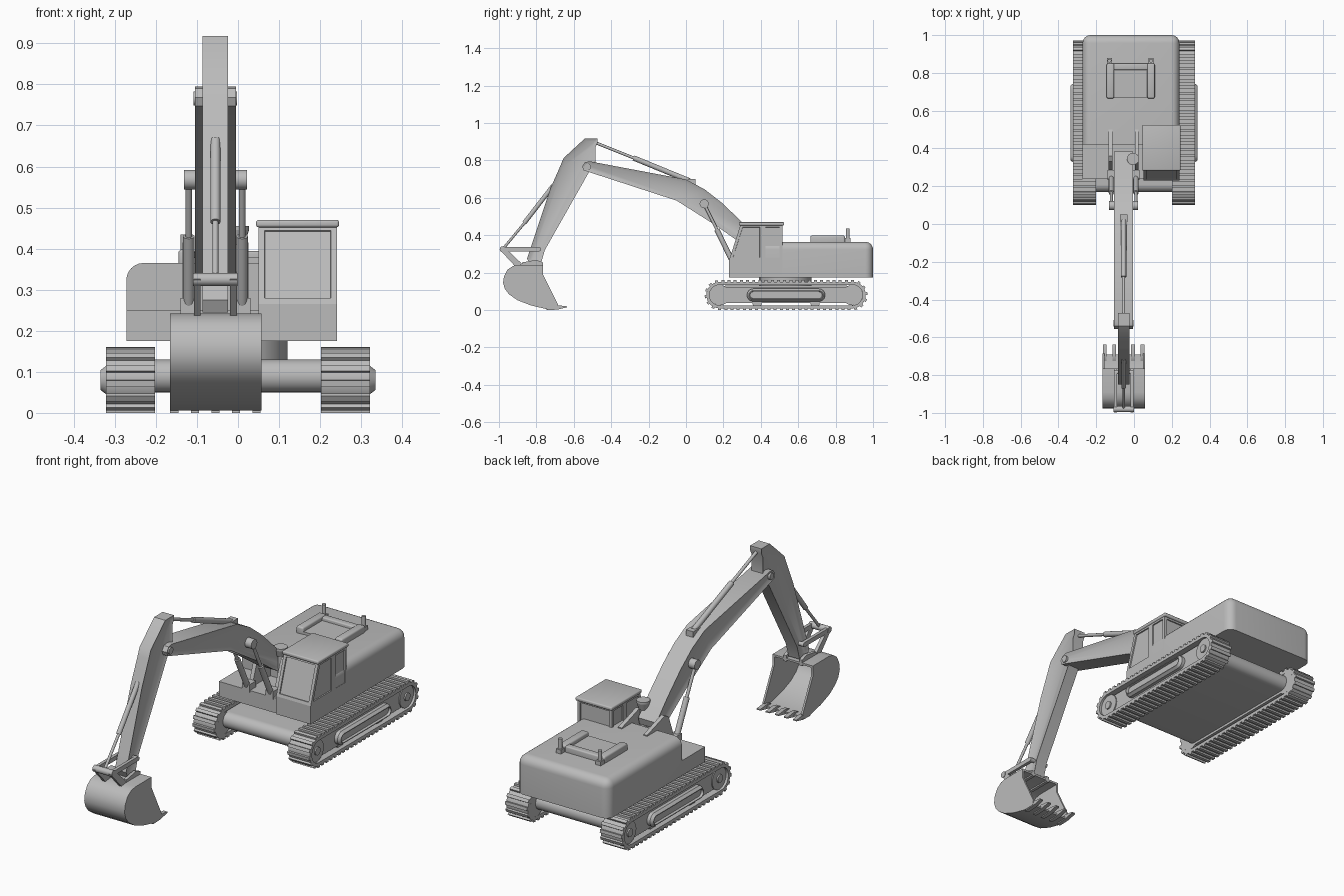
import bpy, bmesh, math
from mathutils import Vector, Matrix

cube = bpy.data.objects.get("Cube")
if cube:
    bpy.data.objects.remove(cube, do_unlink=True)

grey = bpy.data.materials.new("plain_grey")
grey.use_nodes = True
grey.diffuse_color = (0.5, 0.5, 0.5, 1)
grey.node_tree.nodes["Principled BSDF"].inputs["Base Color"].default_value = (0.5, 0.5, 0.5, 1)


def finish(name, bm, shell=0):
    """Turn a bmesh into a smooth-by-angle object, optionally as a thin shell."""
    bmesh.ops.recalc_face_normals(bm, faces=bm.faces)
    mesh = bpy.data.meshes.new(name)
    obj = bpy.data.objects.new(name, mesh)
    bpy.context.collection.objects.link(obj)
    if shell < 0:
        for f in [f for f in bm.faces if f.normal.y > 0.5]:
            bm.faces.remove(f)
    bm.to_mesh(mesh)
    bm.free()
    if shell:
        mod = obj.modifiers.new("Wall", "SOLIDIFY")
        mod.thickness, mod.offset, mod.use_even_offset = abs(shell), -1, True
        graph = bpy.context.evaluated_depsgraph_get()
        baked = bpy.data.meshes.new_from_object(obj.evaluated_get(graph))
        obj.modifiers.clear()
        obj.data = mesh = baked
    mesh.materials.clear()
    mesh.materials.append(grey)
    mesh.shade_smooth()
    mesh.set_sharp_from_angle(angle=math.radians(32))
    return obj


def prism_bm(points, x0, x1, caps=True):
    """Extrude a (y, z) outline along x."""
    bm = bmesh.new()
    a = [bm.verts.new((x0, y, z)) for y, z in points]
    b = [bm.verts.new((x1, y, z)) for y, z in points]
    n = len(points)
    for i in range(n):
        j = (i + 1) % n
        bm.faces.new((a[i], a[j], b[j], b[i]))
    if caps:
        bm.faces.new(a)
        bm.faces.new(b)
    bmesh.ops.recalc_face_normals(bm, faces=bm.faces)
    return bm


def prism(name, points, x0, x1, panel=0, depth=0.008):
    bm = prism_bm(points, x0, x1)
    if panel:
        sides = [f for f in bm.faces if abs(f.normal.x) > 0.9]
        bmesh.ops.inset_individual(bm, faces=sides, thickness=panel, depth=-depth, use_even_offset=True)
    return finish(name, bm)


def box(name, x0, x1, y0, y1, z0, z1, bevel=0):
    bm = prism_bm([(y0, z0), (y1, z0), (y1, z1), (y0, z1)], x0, x1)
    if bevel:
        bmesh.ops.bevel(bm, geom=bm.edges[:], offset=bevel, segments=3, profile=0.5, affect="EDGES")
    return finish(name, bm)


def rod(name, p, q, r, r2=None):
    p, q = Vector(p), Vector(q)
    bm = bmesh.new()
    turn = (q - p).to_track_quat("Z", "Y").to_matrix().to_4x4()
    bmesh.ops.create_cone(bm, cap_ends=True, segments=20, radius1=r, radius2=r2 or r,
                          depth=(q - p).length, matrix=Matrix.Translation((p + q) / 2) @ turn)
    return finish(name, bm)


def slot(y0, y1, z, r, steps=14):
    """Outline with straight sides and round ends; y0 and y1 are the end centres."""
    pts = []
    for c, start in ((y1, -math.pi / 2), (y0, math.pi / 2)):
        for i in range(steps + 1):
            t = start + math.pi * i / steps
            pts.append((c + r * math.cos(t), z + r * math.sin(t)))
    return pts


# Undercarriage
Y0, Y1, ZC = 0.18, 0.89, 0.08
prism("chassis_slab", slot(0.21, 0.86, 0.09, 0.04), -0.21, 0.21)
rod("turntable", (-0.02, 0.53, 0.12), (-0.02, 0.53, 0.18), 0.14)

# Tracks
RUN, R = Y1 - Y0, 0.068
ARC = math.pi * R
for side, word in ((1, "left"), (-1, "right")):
    inner, outer = side * 0.202, side * 0.322
    finish(word + "_track_belt", prism_bm(slot(Y0, Y1, ZC, R + 0.003), inner, outer, caps=False), 0.016)
    bm = bmesh.new()
    count = 56
    for i in range(count):
        s = (2 * RUN + 2 * ARC) * i / count
        if s < RUN:
            y, z, t = Y0 + s, ZC - R, -math.pi / 2
        elif s < RUN + ARC:
            t = (s - RUN) / R - math.pi / 2
            y, z = Y1 + R * math.cos(t), ZC + R * math.sin(t)
        elif s < 2 * RUN + ARC:
            y, z, t = Y1 - (s - RUN - ARC), ZC + R, math.pi / 2
        else:
            t = (s - 2 * RUN - ARC) / R + math.pi / 2
            y, z = Y0 + R * math.cos(t), ZC + R * math.sin(t)
        place = Matrix.Translation((side * 0.262, y, z)) @ Matrix.Rotation(t, 4, "X")
        bmesh.ops.create_cube(bm, size=1, matrix=place @ Matrix.Translation((0, 0.006, 0)) @ Matrix.Diagonal((0.12, 0.012, 0.016, 1)))
    finish(word + "_track_cleats", bm)
    prism(word + "_track_frame", slot(Y0 + 0.02, Y1 - 0.02, ZC, 0.042), inner, side * 0.305)
    for y in (Y0, Y1):
        rod(word + "_track_wheel", (inner, y, ZC), (side * 0.31, y, ZC), 0.055)
        rod(word + "_wheel_hub", (inner, y, ZC), (side * 0.317, y, ZC), 0.02)
    for y in (0.38, 0.69):
        rod(word + "_roller", (side * 0.22, y, 0.038), (side * 0.3, y, 0.038), 0.025)
    # Side pod with chamfered rim and sunken centre
    bm = prism_bm(slot(0.36, 0.71, ZC, 0.034), side * 0.3, side * 0.322)
    face = [f for f in bm.faces if f.normal.x * side > 0.9]
    bmesh.ops.inset_individual(bm, faces=face, thickness=0.01, depth=0.013)
    bmesh.ops.inset_individual(bm, faces=face, thickness=0.004, depth=0)
    bmesh.ops.inset_individual(bm, faces=face, thickness=0.002, depth=-0.012)
    finish(word + "_track_pod", bm)

# Engine housing with rounded top and rear edges
bm = prism_bm([(0.42, 0.175), (1, 0.175), (1, 0.365), (0.42, 0.365)], -0.272, 0.24)
soft = []
for e in bm.edges:
    m = (e.verts[0].co + e.verts[1].co) / 2
    if m.y > 0.5 and m.z > 0.2:
        soft.append(e)
bmesh.ops.bevel(bm, geom=soft, offset=0.042, segments=6, profile=0.5, affect="EDGES")
finish("engine_housing", bm)
box("front_deck", -0.272, 0.06, 0.237, 0.43, 0.175, 0.25)

# Hood on the housing
for x in (-0.145, 0.07):
    box("hood_rail", x, x + 0.04, 0.665, 0.85, 0.35, 0.398, 0.008)
box("hood_back_rail", -0.11, 0.075, 0.815, 0.85, 0.35, 0.394, 0.006)
box("hood_plate", -0.11, 0.075, 0.668, 0.82, 0.35, 0.378)
for x in (-0.13, 0.09):
    box("post_base", x - 0.014, x + 0.014, 0.85, 0.88, 0.35, 0.385)
    rod("post", (x, 0.865, 0.36), (x, 0.865, 0.435), 0.01)

# Cab with sunken windows
bm = prism_bm([(0.23, 0.175), (0.23, 0.265), (0.292, 0.458), (0.515, 0.458), (0.515, 0.175)], 0.05, 0.241)
for co, no in (((0, 0, 0.265), (0, 0, 1)), ((0, 0.41, 0), (0, 1, 0))):
    bmesh.ops.bisect_plane(bm, geom=bm.verts[:] + bm.edges[:] + bm.faces[:], plane_co=co, plane_no=no)
panes = [f for f in bm.faces if f.calc_center_median().z > 0.29 and f.normal.z < 0.9]
bmesh.ops.inset_individual(bm, faces=panes, thickness=0.015, depth=0, use_even_offset=True)
bmesh.ops.inset_individual(bm, faces=panes, thickness=0.001, depth=-0.006)
finish("cab", bm)
box("cab_roof", 0.044, 0.246, 0.283, 0.525, 0.452, 0.47, 0.006)

# Intake cup beside the cab
rod("intake_stem", (-0.005, 0.345, 0.25), (-0.005, 0.345, 0.42), 0.014)
rod("intake_cup", (-0.005, 0.345, 0.41), (-0.005, 0.345, 0.445), 0.02, 0.032)
rod("intake_lid", (-0.005, 0.345, 0.445), (-0.005, 0.345, 0.455), 0.032)

# Boom and its lift cylinders
MID = -0.055
prism("boom", [(-0.515, 0.795), (-0.54, 0.79), (-0.555, 0.768), (-0.547, 0.747), (-0.52, 0.738),
               (-0.05, 0.585), (0.155, 0.455), (0.29, 0.36), (0.34, 0.33), (0.375, 0.345),
               (0.385, 0.38), (0.3, 0.47), (0.19, 0.575), (0.1, 0.645), (0, 0.698)],
      MID - 0.05, MID + 0.05, 0.018)
rod("boom_tip_pin", (MID - 0.053, -0.525, 0.766), (MID + 0.053, -0.525, 0.766), 0.017)
rod("lift_pin", (MID - 0.077, 0.097, 0.568), (MID + 0.077, 0.097, 0.568), 0.024)
for s in (-1, 1):
    x = MID + s * 0.065
    top, joint, base = (x, 0.097, 0.568), (x, 0.165, 0.43), (x, 0.25, 0.255)
    rod("lift_rod", joint, top, 0.008)
    rod("lift_barrel", base, joint, 0.014)
    box("lift_bracket", x - 0.02, x + 0.02, 0.232, 0.285, 0.24, 0.28)
    x = MID + s * 0.07
    prism("boom_mount", [(0.27, 0.24), (0.3, 0.32), (0.33, 0.4), (0.36, 0.415), (0.39, 0.405),
                         (0.5, 0.37), (0.5, 0.24)], x - 0.01, x + 0.01)

# Stick and its cylinder
prism("stick", [(-0.54, 0.918), (-0.472, 0.918), (-0.472, 0.895), (-0.485, 0.87), (-0.485, 0.775),
                (-0.52, 0.735), (-0.755, 0.32), (-0.775, 0.25), (-0.835, 0.245), (-0.85, 0.275),
                (-0.725, 0.65), (-0.67, 0.775), (-0.655, 0.812)], MID - 0.031, MID + 0.031, 0.016)
box("stick_cylinder_bracket", MID - 0.02, MID + 0.02, -0.02, 0.05, 0.66, 0.7)
rod("stick_barrel", (MID, 0.02, 0.69), (MID, -0.28, 0.813), 0.014)
rod("stick_rod", (MID, -0.27, 0.809), (MID, -0.48, 0.893), 0.008)

# Bucket cylinder and linkage
rod("bucket_barrel", (MID, -0.71, 0.665), (MID, -0.865, 0.465), 0.012)
rod("bucket_rod", (MID, -0.86, 0.47), (MID, -0.98, 0.325), 0.007)
rod("linkage_pin", (MID - 0.054, -0.98, 0.325), (MID + 0.054, -0.98, 0.325), 0.016)
rod("stick_link_pin", (MID - 0.05, -0.785, 0.325), (MID + 0.05, -0.785, 0.325), 0.01)
for s in (-1, 1):
    x0, x1 = MID + s * 0.036, MID + s * 0.052
    prism("stick_link", slot(-0.98, -0.785, 0.325, 0.011), x0, x1)
    prism("bucket_link", [(-0.998, 0.325), (-0.97, 0.335), (-0.88, 0.25), (-0.885, 0.225), (-0.91, 0.23)], x0, x1)
    prism("bucket_lug", [(-0.885, 0.225), (-0.875, 0.255), (-0.8, 0.268), (-0.765, 0.255), (-0.765, 0.225)], x0, x1)

# Bucket, open towards the rear, with teeth
scoop = [(-0.765, 0.242), (-0.89, 0.242), (-0.925, 0.236), (-0.955, 0.215), (-0.973, 0.18), (-0.978, 0.145),
         (-0.968, 0.112), (-0.945, 0.083), (-0.9, 0.052), (-0.83, 0.025), (-0.75, 0.006), (-0.69, 0.006),
         (-0.685, 0.03), (-0.765, 0.19)]
finish("bucket", prism_bm(scoop, -0.166, 0.057), -0.01)
for i in range(5):
    x = -0.155 + 0.05 * i
    prism("bucket_tooth", [(-0.75, 0), (-0.69, 0.002), (-0.637, 0.014), (-0.637, 0.02), (-0.69, 0.026), (-0.72, 0.02)],
          x - 0.01, x + 0.01)
